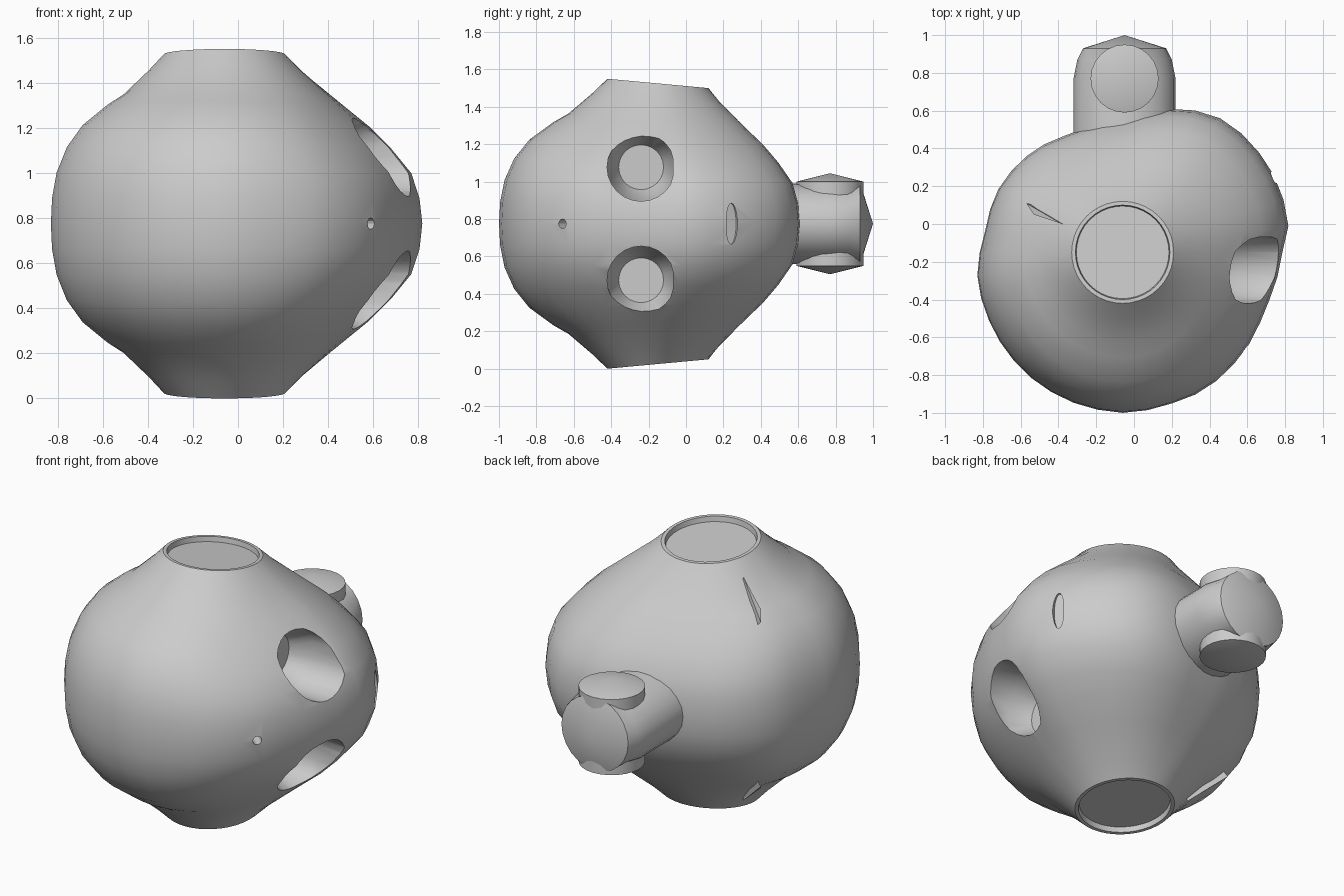
import bpy, bmesh, math
from mathutils import Vector

if "Cube" in bpy.data.objects:
    bpy.data.objects.remove(bpy.data.objects["Cube"])

MID = 0.775                       # the model mirrors about this height
CX, CY = -0.06, -0.15             # centre of the end caps
RIM = 0.27


def loft(name, rings):
    """Skin a list of equal rings and close both ends."""
    bm = bmesh.new()
    rows = [[bm.verts.new(p) for p in r] for r in rings]
    n = len(rows[0])
    for a, b in zip(rows, rows[1:]):
        for i in range(n):
            j = (i + 1) % n
            bm.faces.new((a[i], a[j], b[j], b[i]))
    bm.faces.new(rows[0][::-1])
    bm.faces.new(rows[-1])
    bmesh.ops.remove_doubles(bm, verts=bm.verts, dist=1e-5)
    bmesh.ops.recalc_face_normals(bm, faces=bm.faces)
    me = bpy.data.meshes.new(name)
    bm.to_mesh(me)
    bm.free()
    ob = bpy.data.objects.new(name, me)
    bpy.context.collection.objects.link(ob)
    return ob


def lathe(name, centre, axis, profile, n=24, flat=(1, 1)):
    """Revolve (distance, radius) pairs about an axis through centre."""
    w = Vector(axis).normalized()
    u = w.cross(Vector((0, 0, 1))) if abs(w.z) < 0.9 else Vector((1, 0, 0))
    u.normalize()
    v = w.cross(u)
    c = Vector(centre)
    angles = [2 * math.pi * i / n for i in range(n)]
    return loft(name, [[c + w * d + u * (r * flat[0] * math.cos(a)) + v * (r * flat[1] * math.sin(a))
                        for a in angles] for d, r in profile])


def smooth(ob, angle):
    bpy.ops.object.select_all(action='DESELECT')
    ob.select_set(True)
    bpy.context.view_layer.objects.active = ob
    bpy.ops.object.shade_smooth_by_angle(angle=math.radians(angle))


def lerp_table(table, x):
    for (x0, y0), (x1, y1) in zip(table, table[1:]):
        if x0 <= x <= x1:
            return y0 + (y1 - y0) * (x - x0) / (x1 - x0)
    return table[-1][1]


# Widest outline of the body, seen from the top
outline = [(-.05, -1), (.2, -.95), (.37, -.88), (.53, -.74), (.62, -.62), (.69, -.46), (.74, -.34),
           (.79, -.1), (.82, 0), (.74, .26), (.58, .47), (.42, .58), (.22, .61), (-.05, .56), (-.32, .48),
           (-.53, .39), (-.71, .2), (-.79, -.05), (-.83, -.29), (-.78, -.48), (-.55, -.81), (-.36, -.93)]
polar = sorted((math.atan2(y - CY, x - CX) % (2 * math.pi), math.hypot(x - CX, y - CY)) for x, y in outline)
polar = [(polar[-1][0] - 2 * math.pi, polar[-1][1])] + polar + [(polar[0][0] + 2 * math.pi, polar[0][1])]

# Vertical profiles: round dome at front and left, straighter cone at back and right
steps = [0, .15, .3, .45, .58, .7, .76, .9, 1]
dome = [1, .99, .95, .86, .72, .5, .36, .14, 0]
cone = [1, .98, .92, .77, .61, .43, .34, .13, 0]
dome_weight = [(0, 0), (130, 0), (165, 1), (285, 1), (320, 0), (360, 0)]
N = 40
ANG = [2 * math.pi * i / N for i in range(N)]


def cap_z(y, sign, drop=0):
    return MID + sign * (0.775 - 0.0926 * max(y + 0.42, 0) - drop)


def body_ring(k, sign):
    ring = []
    for a in ANG:
        w = lerp_table(dome_weight, math.degrees(a))
        f = dome[k] * w + cone[k] * (1 - w)
        r = RIM + (lerp_table(polar, a) - RIM) * f
        top = cap_z(CY + RIM * math.sin(a), sign)
        ring.append((CX + r * math.cos(a), CY + r * math.sin(a), MID + (top - MID) * steps[k]))
    return ring


def cap_ring(r, sign, drop):
    return [(CX + r * math.cos(a), CY + r * math.sin(a), cap_z(CY + r * math.sin(a), sign, drop)) for a in ANG]


def half(sign):
    return ([body_ring(k, sign) for k in range(len(steps))]
            + [cap_ring(.25, sign, 0), cap_ring(.245, sign, .03)])


body = loft("body", half(-1)[:0:-1] + half(1))

# Cutters: two D-shaped sockets, a pin hole and a shallow slot
cutters = []
for z in (MID - .302, MID + .302):
    c = lathe("socket_cutter", (0, -.24, z), (1, 0, 0), [(.42, .12), (.54, .182), (1, .182)])
    for v in c.data.vertices:
        v.co.y = min(v.co.y, -.07)
    cutters.append(c)
cutters.append(lathe("pin_cutter", (.6, -.67, MID), (1, -.9, 0), [(-.12, .025), (.2, .025)], 12))
cutters.append(lathe("slot_cutter", (.75, .25, MID), (1, .45, 0), [(-.03, .11), (.2, .11)], 20, (.3, 1)))
for c in cutters:
    c.hide_render = True
    m = body.modifiers.new("cut", 'BOOLEAN')
    m.operation = 'DIFFERENCE'
    m.solver = 'EXACT'
    m.object = c
    bpy.context.view_layer.objects.active = body
    bpy.ops.object.modifier_apply(modifier=m.name)
    bpy.data.objects.remove(c, do_unlink=True)
smooth(body, 28)

# Rear stub with a pointed end, and an upright pivot through it
stub = lathe("rear_stub", (-.05, 0, MID), (0, 1, 0),
             [(.35, .27), (.77, .27), (.87, .25), (.93, .22), (.93, .22), (1, 0)], 24, (1, .8))
for v in stub.data.vertices:      # the end disc is round rather than flattened
    if abs(v.co.y - .93) < .001:
        v.co.z = MID + (v.co.z - MID) / .8
smooth(stub, 30)
pivot = lathe("rear_pivot", (-.05, .77, MID), (0, 0, 1),
              [(-.27, 0), (-.225, .18), (.225, .18), (.27, 0)], 24)
smooth(pivot, 30)

# Small slivers raised on the back left shoulder, top and bottom
for name, s in (("upper_sliver", 1), ("lower_sliver", -1)):
    tri = [(-.57, .11, .49), (-.38, 0, .665), (-.53, .05, .53)]
    loft(name, [[(x, y, MID + s * h) for x, y, h in tri],
                [(x * .8, y - .03, MID + s * (h - .12)) for x, y, h in tri]])
